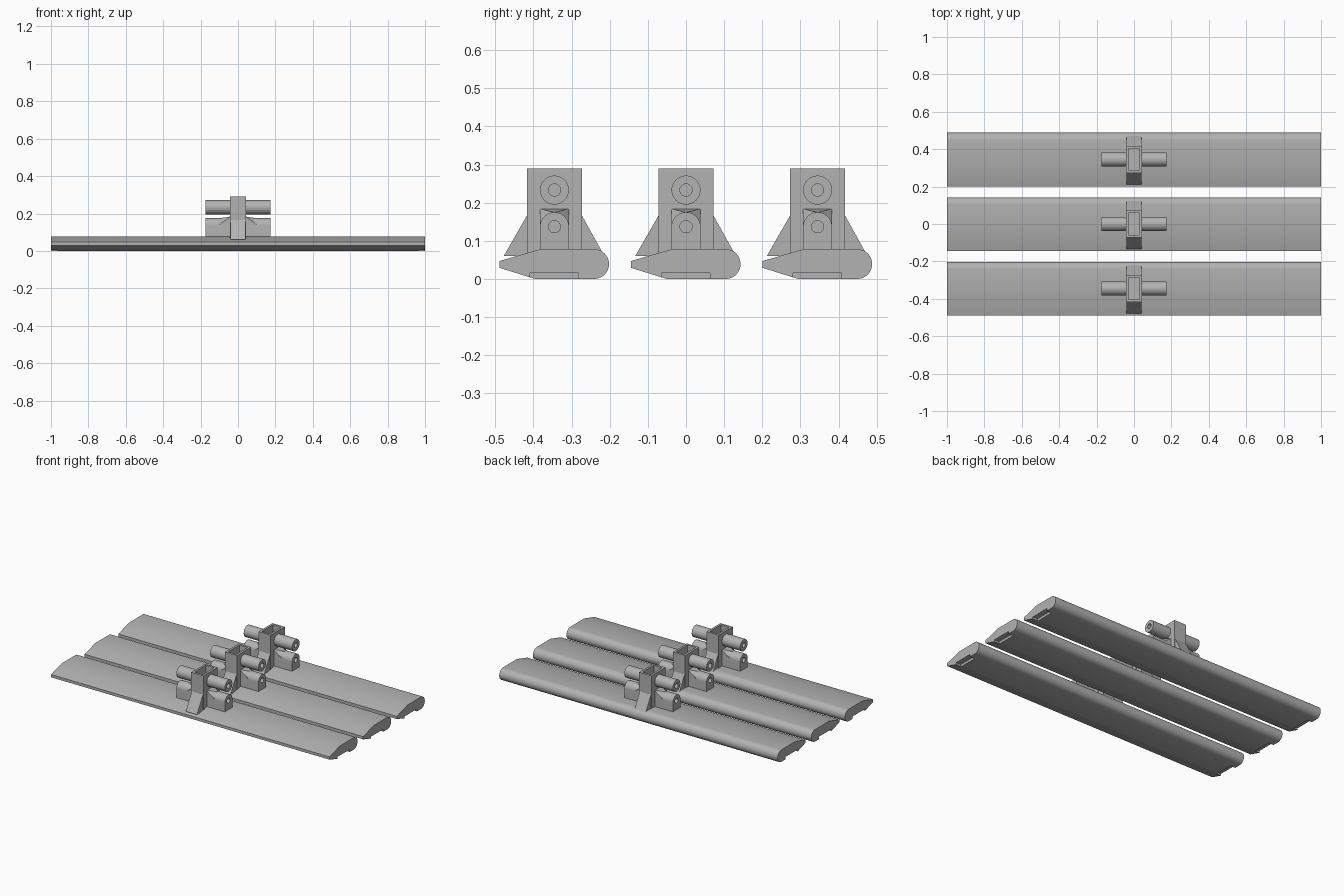
import bpy, bmesh, math
from mathutils import Matrix

if "Cube" in bpy.data.objects:
    bpy.data.objects.remove(bpy.data.objects["Cube"])

grey = bpy.data.materials.new("light_grey")
grey.diffuse_color = (0.45, 0.45, 0.45, 1)
grey.use_nodes = True
grey.node_tree.nodes["Principled BSDF"].inputs["Base Color"].default_value = grey.diffuse_color

# Local (x, y, z) -> world: profile in the YZ plane, extruded along X
SIDEWAYS = Matrix(((0, 0, 1, 0), (1, 0, 0, 0), (0, 1, 0, 0), (0, 0, 0, 1)))
UPRIGHT = Matrix.Identity(4)


def arc(cy, cz, r, a0, a1, n):
    return [(cy + r * math.cos(math.radians(a0 + (a1 - a0) * i / n)),
             cz + r * math.sin(math.radians(a0 + (a1 - a0) * i / n)))
            for i in range(n + 1)]


def circle(cy, cz, r, n=32):
    return arc(cy, cz, r, 0, 360, n)[:-1]


def rect(w, d):
    return [(-w, -d), (w, -d), (w, d), (-w, d)]


def finish(name, mesh, y):
    mesh.materials.clear()
    mesh.materials.append(grey)
    ob = bpy.data.objects.new(name, mesh)
    ob.location.y = y
    bpy.context.collection.objects.link(ob)
    bpy.ops.object.select_all(action='DESELECT')
    ob.select_set(True)
    bpy.context.view_layer.objects.active = ob
    bpy.ops.object.shade_smooth_by_angle(angle=math.radians(30))
    return ob


def extrude(name, loops, lo, hi, matrix, y):
    """Extrude an outline (with optional inner holes) from lo to hi."""
    cu = bpy.data.curves.new(name, 'CURVE')
    cu.dimensions = '2D'
    cu.fill_mode = 'BOTH'
    cu.extrude = (hi - lo) / 2
    for loop in loops:
        sp = cu.splines.new('POLY')
        sp.points.add(len(loop) - 1)
        for p, (a, b) in zip(sp.points, loop):
            p.co = (a, b, 0, 1)
        sp.use_cyclic_u = True
    tmp = bpy.data.objects.new("helper", cu)
    bpy.context.collection.objects.link(tmp)
    dg = bpy.context.evaluated_depsgraph_get()
    mesh = bpy.data.meshes.new_from_object(tmp.evaluated_get(dg))
    bpy.data.objects.remove(tmp)
    bm = bmesh.new()
    bm.from_mesh(mesh)
    bmesh.ops.remove_doubles(bm, verts=bm.verts, dist=1e-5)
    bmesh.ops.transform(bm, verts=bm.verts,
                        matrix=matrix @ Matrix.Translation((0, 0, (lo + hi) / 2)))
    bmesh.ops.recalc_face_normals(bm, faces=bm.faces)
    bm.to_mesh(mesh)
    bm.free()
    return finish(name, mesh, y)


def gusset(name, side, y):
    """Wedge whose square root narrows into the rounded arm."""
    bm = bmesh.new()
    pts = [(0.04, s * 0.038, z) for s in (-1, 1) for z in (0.07, 0.184)]
    pts += [(0.105, s * 0.038, z) for s in (-1, 1) for z in (0.07, 0.137)]
    pts += [(0.105, 0, 0.174)]
    for px, py, pz in pts:
        bm.verts.new((side * px, py, pz))
    bmesh.ops.convex_hull(bm, input=bm.verts)
    bmesh.ops.recalc_face_normals(bm, faces=bm.faces)
    mesh = bpy.data.meshes.new(name)
    bm.to_mesh(mesh)
    bm.free()
    return finish(name, mesh, y)


# Slat: tapered front edge, rounded back, groove underneath
slat = ([(-0.144, 0.029), (-0.064, 0.004), (-0.064, 0.016), (0.063, 0.016), (0.063, 0)]
        + arc(0.104, 0.039, 0.039, -90, 90, 20)
        + [(-0.037, 0.078), (-0.144, 0.047)])
# Filler strip in the groove
strip = [(-0.064, 0.004), (-0.05, 0), (0.063, 0), (0.063, 0.016), (-0.064, 0.016)]
front_fin = [(-0.07, 0.17), (-0.133, 0.06), (-0.07, 0.06)]
back_fin = [(0.07, 0.17), (0.07, 0.06), (0.131, 0.06)]
# Lower arm: straight sides with a rounded top
arm = [(-0.038, 0.07), (0.038, 0.07)] + arc(0, 0.137, 0.038, 0, 180, 18)

for y in (-0.345, 0, 0.345):
    extrude("slat", [slat], -1, 1, SIDEWAYS, y)
    extrude("groove_strip", [strip], -0.965, 0.965, SIDEWAYS, y)
    # Hollow square post with a floor
    extrude("post", [rect(0.044, 0.072), rect(0.03, 0.058)], 0.06, 0.29, UPRIGHT, y)
    extrude("post_floor", [rect(0.031, 0.059)], 0.06, 0.085, UPRIGHT, y)
    extrude("front_fin", [front_fin], -0.04, 0.04, SIDEWAYS, y)
    extrude("back_fin", [back_fin], -0.04, 0.04, SIDEWAYS, y)
    # Upper tubes and lower arms on both sides of the post
    for side in (-1, 1):
        lo, hi = sorted((side * 0.042, side * 0.174))
        extrude("upper_tube", [circle(0, 0.233, 0.038), circle(0, 0.233, 0.016, 20)],
                lo, hi, SIDEWAYS, y)
        extrude("lower_arm", [arm, circle(0, 0.137, 0.016, 20)], lo, hi, SIDEWAYS, y)
        gusset("arm_gusset", side, y)
